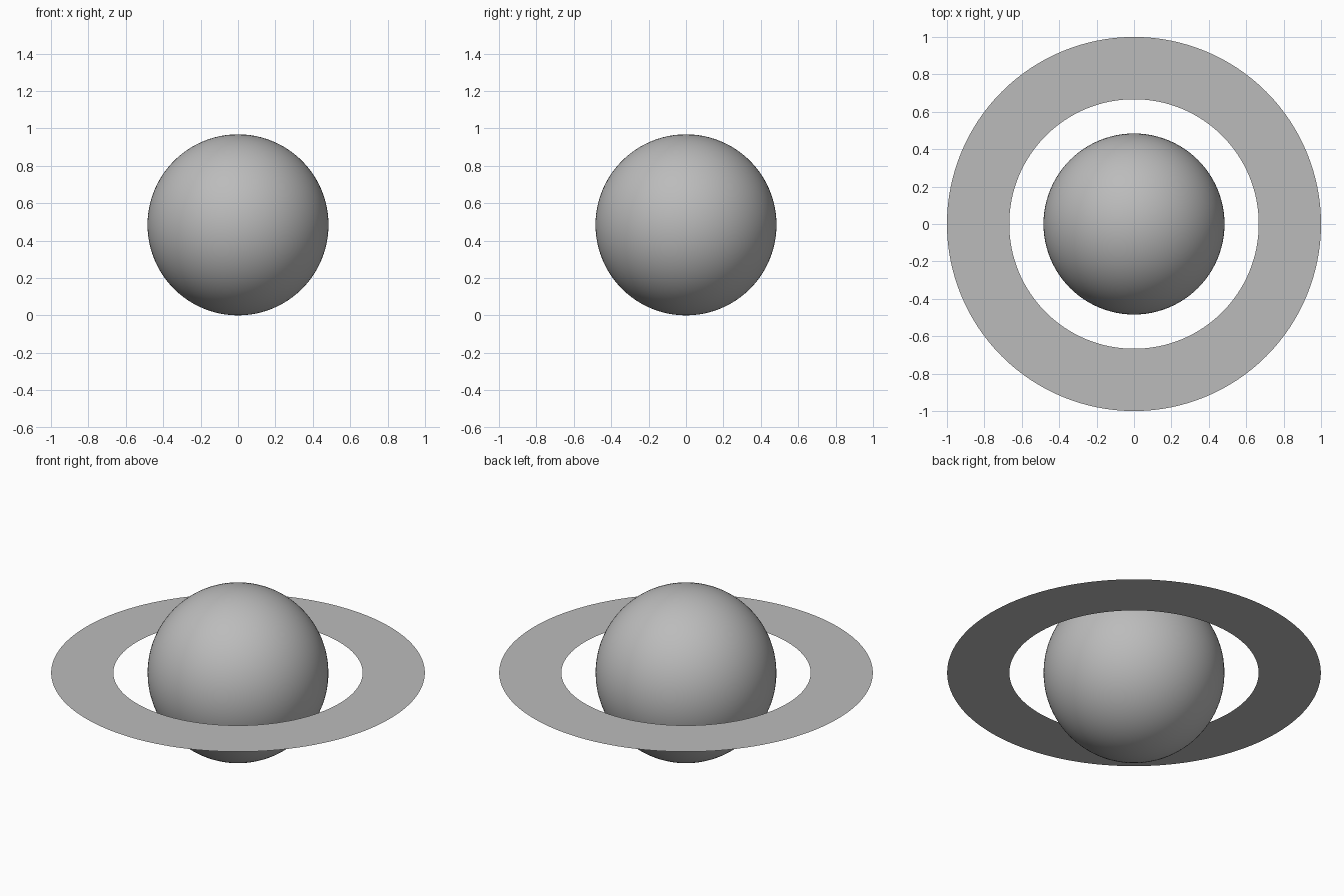
import bpy
import bmesh
from math import cos, sin, tau

cube = bpy.data.objects.get("Cube")
if cube:
    bpy.data.objects.remove(cube, do_unlink=True)

RADIUS = 0.484
RING_INNER, RING_OUTER = 0.667, 1.0
SEGMENTS = 128


def make_material(name, color):
    mat = bpy.data.materials.new(name)
    mat.use_nodes = True
    mat.diffuse_color = color
    mat.node_tree.nodes["Principled BSDF"].inputs["Base Color"].default_value = color
    return mat


def make_object(name, bm, mat, smooth):
    mesh = bpy.data.meshes.new(name)
    for face in bm.faces:
        face.smooth = smooth
    bm.to_mesh(mesh)
    bm.free()
    mesh.materials.append(mat)
    obj = bpy.data.objects.new(name, mesh)
    obj.location.z = RADIUS
    bpy.context.collection.objects.link(obj)
    return obj


grey = make_material("light grey", (0.5, 0.5, 0.5, 1))

# Planet body
bm = bmesh.new()
bmesh.ops.create_uvsphere(bm, u_segments=96, v_segments=48, radius=RADIUS)
make_object("planet", bm, grey, True)

# Flat ring around the equator, a single sheet facing up
bm = bmesh.new()
loops = [[bm.verts.new((r * cos(tau * i / SEGMENTS), r * sin(tau * i / SEGMENTS), 0))
          for i in range(SEGMENTS)] for r in (RING_INNER, RING_OUTER)]
inner, outer = loops
for i in range(SEGMENTS):
    j = (i + 1) % SEGMENTS
    bm.faces.new((inner[i], outer[i], outer[j], inner[j]))
make_object("ring", bm, grey, False)
